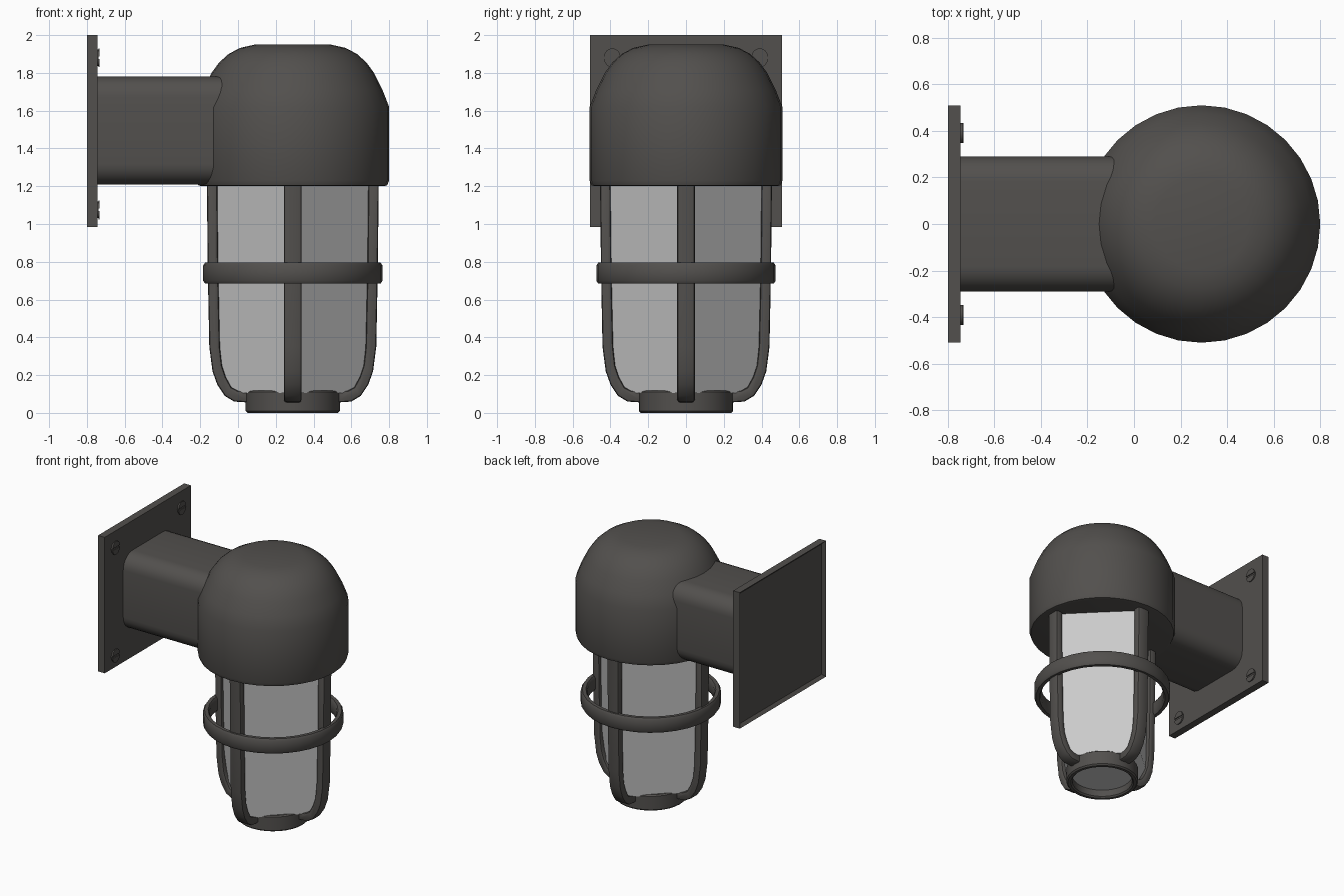
import bpy, bmesh, math
from mathutils import Matrix, Vector

if "Cube" in bpy.data.objects:
    bpy.data.objects.remove(bpy.data.objects["Cube"])

CX = 0.29          # lamp axis
SEG = 32
dark = bpy.data.materials.new("dark_metal")
dark.diffuse_color = (0.085, 0.08, 0.075, 1)
dark.use_nodes = True
dark.node_tree.nodes["Principled BSDF"].inputs["Base Color"].default_value = dark.diffuse_color


def finish(name, bm, mat=dark, angle=35):
    bmesh.ops.recalc_face_normals(bm, faces=bm.faces)
    me = bpy.data.meshes.new(name)
    bm.to_mesh(me)
    bm.free()
    ob = bpy.data.objects.new(name, me)
    bpy.context.collection.objects.link(ob)
    if mat:
        me.materials.append(mat)
    if angle:
        me.shade_smooth()
        me.set_sharp_from_angle(angle=math.radians(angle))
    return ob


def lathe(name, profile, closed=False, mat=dark):
    # spin (radius, z) points around the lamp axis
    bm = bmesh.new()
    vs = [bm.verts.new((CX + r, 0, z)) for r, z in profile]
    pairs = list(zip(vs, vs[1:])) + ([(vs[-1], vs[0])] if closed else [])
    es = [bm.edges.new(p) for p in pairs]
    bmesh.ops.spin(bm, geom=vs + es, cent=(CX, 0, 0), axis=(0, 0, 1),
                   angle=2 * math.pi, steps=SEG, use_duplicate=False)
    bmesh.ops.remove_doubles(bm, verts=bm.verts, dist=1e-4)
    return finish(name, bm, mat)


def box(bm, lo, hi):
    c = [(a + b) / 2 for a, b in zip(lo, hi)]
    s = [b - a for a, b in zip(lo, hi)]
    m = Matrix.Translation(c) @ Matrix.Diagonal((*s, 1))
    return bmesh.ops.create_cube(bm, size=1, matrix=m)["verts"]


# Domed housing with a flat underside
lathe("dome_housing", [(0, 1.205), (0.48, 1.2), (0.5, 1.205), (0.51, 1.23), (0.51, 1.62),
                       (0.475, 1.71), (0.43, 1.8), (0.39, 1.855), (0.34, 1.9),
                       (0.28, 1.932), (0.2, 1.95), (0, 1.95)])

# Guard ring and bottom collar
lathe("guard_ring", [(0.43, 0.70), (0.44, 0.685), (0.465, 0.685), (0.475, 0.70),
                     (0.475, 0.78), (0.465, 0.795), (0.44, 0.795), (0.43, 0.78)], True)
lathe("bottom_collar", [(0.21, 0.01), (0.22, 0), (0.24, 0), (0.25, 0.01),
                        (0.25, 0.11), (0.24, 0.118), (0.21, 0.118)], True)

# Bottom lens inside the collar
lathe("bottom_lens", [(0, 0.06), (0.225, 0.06), (0.225, 0.1), (0, 0.1)], mat=None)

# Four cage ribs, curving in at the bottom
outer = [(0.455, 1.22), (0.45, 0.75), (0.442, 0.35), (0.425, 0.22), (0.40, 0.15),
         (0.36, 0.09), (0.31, 0.06), (0.235, 0.055)]
inner = [(0.235, 0.115), (0.29, 0.117), (0.325, 0.135), (0.355, 0.19), (0.375, 0.25),
         (0.386, 0.35), (0.395, 0.75), (0.40, 1.22)]
for i in range(4):
    bm = bmesh.new()
    f = bm.faces.new([bm.verts.new((r, -0.047, z)) for r, z in outer + inner])
    ext = bmesh.ops.extrude_face_region(bm, geom=[f])["geom"]
    bmesh.ops.translate(bm, vec=(0, 0.094, 0),
                        verts=[v for v in ext if isinstance(v, bmesh.types.BMVert)])
    rim = [e for e in bm.edges if abs(e.verts[0].co.y - e.verts[1].co.y) < 1e-5]
    bmesh.ops.bevel(bm, geom=rim, offset=0.014, segments=2, profile=0.5, affect='EDGES')
    bm.transform(Matrix.Translation((CX, 0, 0)) @ Matrix.Rotation(i * math.pi / 2, 4, 'Z'))
    finish(f"cage_rib_{i + 1}", bm)

# Four-sided glass, each pane spanning between neighbouring ribs
bm = bmesh.new()
side = [(0.425, 1.21), (0.41, 0.35), (0.40, 0.25), (0.375, 0.17), (0.31, 0.105)]
cols = [[bm.verts.new((CX + r * math.cos(a), r * math.sin(a), z)) for r, z in side]
        for a in (i * math.pi / 2 for i in range(4))]
for i in range(4):
    bm.faces.new(cols[i] + cols[(i + 1) % 4][::-1])
for k in (0, -1):
    bm.faces.new([c[k] for c in cols])
finish("glass_panes", bm, None, 0)

# Rounded square arm
bm = bmesh.new()
box(bm, (-0.76, -0.29, 1.21), (0.05, 0.29, 1.78))
long_edges = [e for e in bm.edges if abs(e.verts[0].co.x - e.verts[1].co.x) > 0.1]
bmesh.ops.bevel(bm, geom=long_edges, offset=0.11, segments=6, profile=0.5, affect='EDGES')
finish("wall_arm", bm)

# Wall plate with a recessed back
bm = bmesh.new()
box(bm, (-0.8, -0.508, 0.985), (-0.745, 0.508, 2.0))
bm.normal_update()
back = [f for f in bm.faces if f.normal.x < -0.9]
bmesh.ops.inset_region(bm, faces=back, thickness=0.03)
bmesh.ops.translate(bm, verts=back[0].verts[:], vec=(0.02, 0, 0))
finish("wall_plate", bm)

# Slotted screws: a base disc and two half discs
for y in (-0.39, 0.39):
    for z in (1.075, 1.88):
        bm = bmesh.new()
        for start, sweep, x0, x1, dz in ((0, 2, -0.76, -0.738, 0), (0, 1, -0.738, -0.732, 0.007),
                                         (1, 1, -0.738, -0.732, -0.007)):
            n = 8 * sweep
            pts = [math.pi * (start + sweep * k / n) for k in range(n + (sweep == 1))]
            f = bm.faces.new([bm.verts.new((x0, 0.043 * math.cos(a), 0.043 * math.sin(a) + dz))
                              for a in pts])
            ext = bmesh.ops.extrude_face_region(bm, geom=[f])["geom"]
            bmesh.ops.translate(bm, vec=(x1 - x0, 0, 0),
                                verts=[v for v in ext if isinstance(v, bmesh.types.BMVert)])
        bm.transform(Matrix.Translation((0, y, z)))
        finish("plate_screw", bm)
